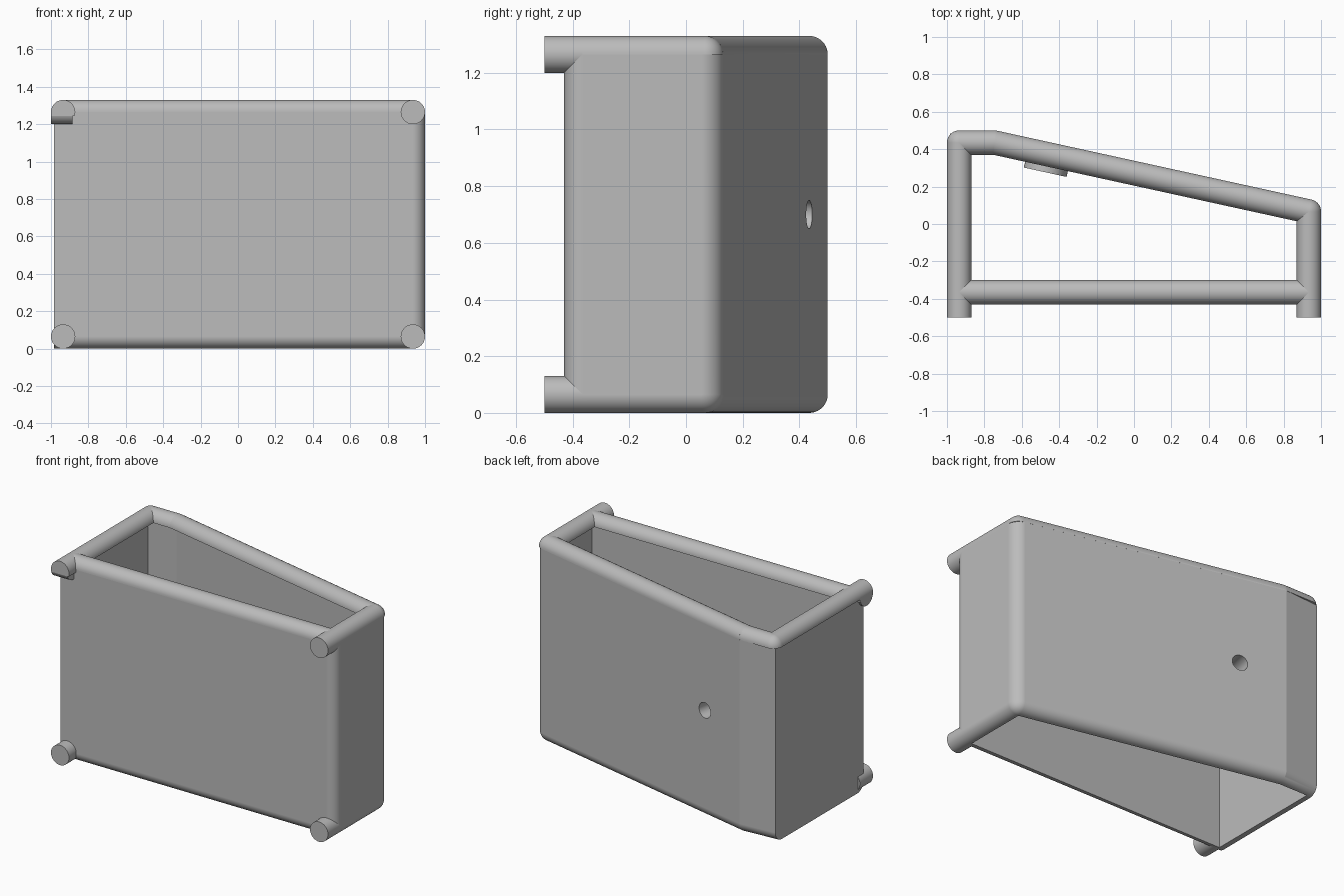
import bpy
import bmesh
from mathutils import Vector

if "Cube" in bpy.data.objects:
    bpy.data.objects.remove(bpy.data.objects["Cube"], do_unlink=True)

R = 0.065          # tube radius
TOP = 1.265        # height of the upper tube axis

grey = bpy.data.materials.new("plain_grey")
grey.use_nodes = True
colour = (0.5, 0.5, 0.5, 1)
grey.diffuse_color = colour
grey.node_tree.nodes["Principled BSDF"].inputs["Base Color"].default_value = colour


def finish(name, bm):
    mesh = bpy.data.meshes.new(name)
    bm.to_mesh(mesh)
    bm.free()
    obj = bpy.data.objects.new(name, mesh)
    bpy.context.collection.objects.link(obj)
    mesh.materials.append(grey)
    return obj


def select(obj):
    bpy.ops.object.select_all(action='DESELECT')
    obj.select_set(True)
    bpy.context.view_layer.objects.active = obj


def smooth(obj, angle=0.6):
    select(obj)
    bpy.ops.object.shade_smooth_by_angle(angle=angle)


def keep_part(bm, height, side):
    """Cut level at a height; keep what is above (side 1) or below (side -1)."""
    bmesh.ops.bisect_plane(bm, geom=bm.verts[:] + bm.edges[:] + bm.faces[:],
                           plane_co=(0, 0, height), plane_no=(0, 0, -side),
                           clear_outer=True)
    bmesh.ops.holes_fill(bm, edges=[e for e in bm.edges if e.is_boundary], sides=0)
    bmesh.ops.recalc_face_normals(bm, faces=bm.faces)


def tube(name, a, b, radius=R, cut=None, side=1):
    a, b = Vector(a), Vector(b)
    bm = bmesh.new()
    bmesh.ops.create_cone(bm, cap_ends=True, segments=40, radius1=radius,
                          radius2=radius, depth=(b - a).length)
    turn = (b - a).to_track_quat('Z', 'Y').to_matrix()
    bmesh.ops.rotate(bm, verts=bm.verts, matrix=turn)
    bmesh.ops.translate(bm, verts=bm.verts, vec=(a + b) / 2)
    if cut is not None:
        keep_part(bm, cut, side)
    obj = finish(name, bm)
    smooth(obj)
    return obj


def prism(outline, low, high):
    bm = bmesh.new()
    base = bm.faces.new([bm.verts.new((x, y, low)) for x, y in outline])
    raised = bmesh.ops.extrude_face_region(bm, geom=[base], use_keep_orig=True)
    bmesh.ops.translate(bm, vec=(0, 0, high - low),
                        verts=[v for v in raised["geom"] if isinstance(v, bmesh.types.BMVert)])
    bmesh.ops.recalc_face_normals(bm, faces=bm.faces)
    return bm


# Walls: tapered block with rounded outer edges, hollowed right through
bm = prism([(-0.985, -0.425), (1, -0.43), (1, 0.119), (-0.738, 0.5), (-0.983, 0.483)], 0, TOP)
rounded = []
for e in bm.edges:
    p, q = (v.co for v in e.verts)
    on_floor = max(p.z, q.z) < 0.01 and max(p.x, q.x) > -0.97
    right_post = abs(p.z - q.z) > 1 and p.x > 0.9
    if on_floor or right_post:
        rounded.append(e)
bmesh.ops.bevel(bm, geom=rounded, offset=R, offset_type='OFFSET', segments=10,
                profile=0.5, affect='EDGES')
walls = finish("walls", bm)
inside = finish("inside_cutter", prism(
    [(-0.95, -0.36), (0.93, -0.36), (0.93, 0.063), (-0.746, 0.43), (-0.95, 0.43)], -0.2, 1.5))

# Boss behind the sloping back wall, with a hole through both
normal = Vector((0.214, 0.977, 0))
hole = Vector((-0.44, 0.435, 0.7))
boss = tube("hole_boss", hole - normal * 0.03, hole - normal * 0.162, 0.117)
drill = tube("hole_cutter", hole + normal * 0.1, hole - normal * 0.25, 0.05)
for part, cutters in ((walls, (inside, drill)), (boss, (drill,))):
    for cutter in cutters:
        cut = part.modifiers.new("cut", 'BOOLEAN')
        cut.object = cutter
        cut.operation = 'DIFFERENCE'
        cut.solver = 'EXACT'
        select(part)
        bpy.ops.object.modifier_apply(modifier=cut.name)
for cutter in (inside, drill):
    bpy.data.objects.remove(cutter, do_unlink=True)
smooth(walls, 0.2)
smooth(boss)
weighted = walls.modifiers.new("flat_panels", 'WEIGHTED_NORMAL')
weighted.weight = 100
weighted.keep_sharp = True

# Half-round rim on top of the walls
left, right, front = -0.935, 0.935, -0.365
bend, back, low_back = -0.745, 0.435, 0.067
corners = {"right_front": (left, front), "left_front": (right, front),
           "left_back": (right, low_back), "bend": (bend, back), "right_back": (left, back)}
names = list(corners)
for i, name in enumerate(names):
    a, b = corners[name], corners[names[(i + 1) % len(names)]]
    tube(name + "_rail", (*a, TOP), (*b, TOP), cut=TOP)
    bm = bmesh.new()
    bmesh.ops.create_uvsphere(bm, u_segments=40, v_segments=20, radius=R)
    bmesh.ops.translate(bm, verts=bm.verts, vec=(*a, TOP))
    keep_part(bm, TOP, 1)
    smooth(finish(name + "_joint", bm))

# Feet
tube("upper_left_foot", (right, -0.5, TOP), (right, front, TOP))
for name, x in (("lower_right_foot", left), ("lower_left_foot", right)):
    tube(name, (x, -0.5, R), (x, front, R))

# Upper right foot: full above, undercut below by a crosswise round
tube("upper_right_foot", (left, -0.5, TOP), (left, front, TOP), cut=TOP - 0.02)
tube("upper_right_foot_round", (-1, -0.435, TOP), (-0.885, -0.435, TOP), cut=TOP, side=-1)
